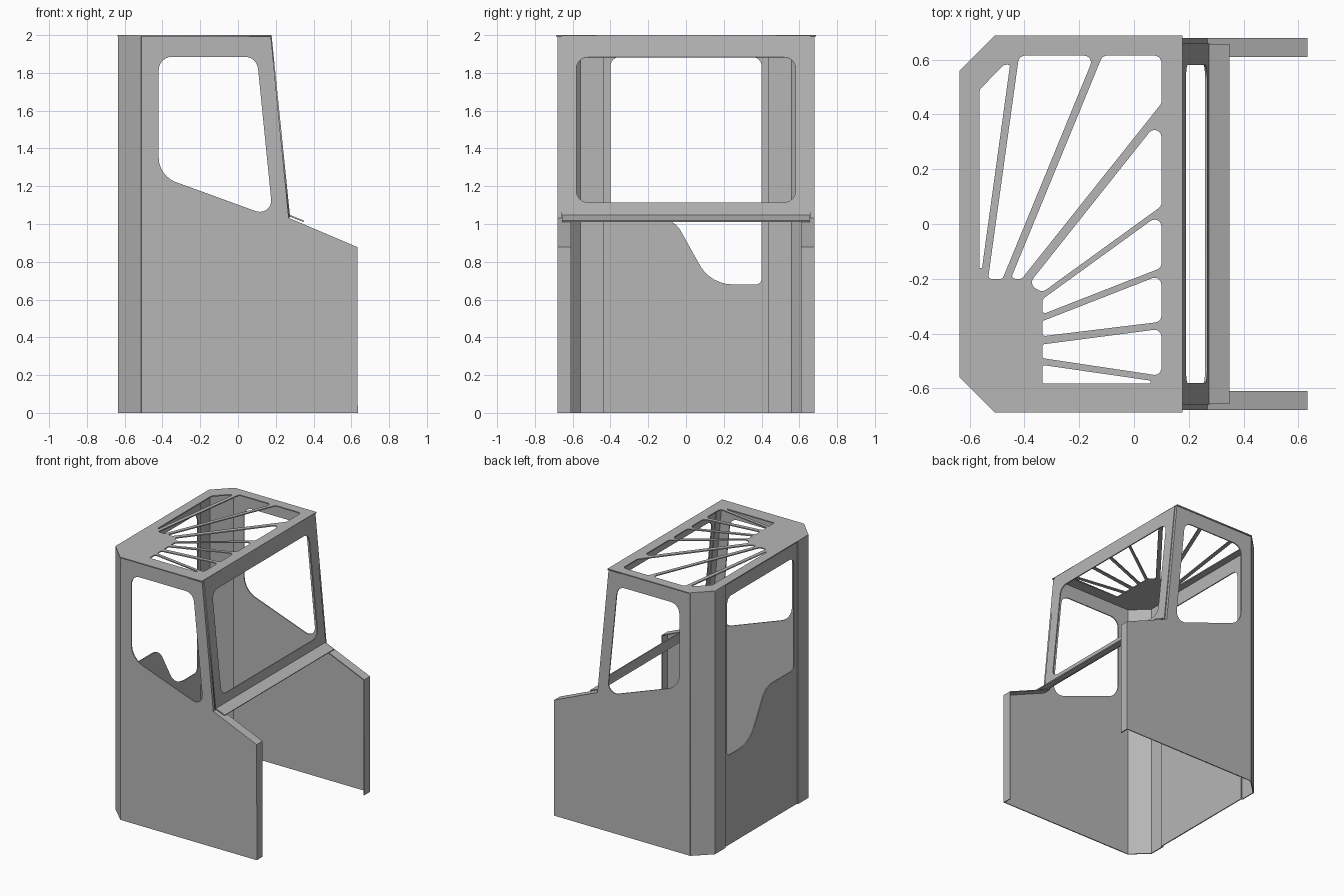
import bpy, math
from mathutils import Vector, Matrix

cube = bpy.data.objects.get("Cube")
if cube:
    bpy.data.objects.remove(cube, do_unlink=True)

steel = bpy.data.materials.new("grey sheet steel")
steel.use_nodes = True
GREY = (0.47, 0.47, 0.47, 1)
steel.diffuse_color = GREY
steel.node_tree.nodes["Principled BSDF"].inputs["Base Color"].default_value = GREY

SHEET = 0.008          # sheet thickness
HALF = 0.68            # half width of the cab
X, Y, Z = Vector((1, 0, 0)), Vector((0, 1, 0)), Vector((0, 0, 1))


def rounded(corners, steps=6):
    """Closed outline; a third number on a corner is its fillet radius."""
    out = []
    for i, c in enumerate(corners):
        p = Vector(c[:2])
        if len(c) < 3:
            out.append(p)
            continue
        a = (Vector(corners[i - 1][:2]) - p).normalized()
        b = (Vector(corners[(i + 1) % len(corners)][:2]) - p).normalized()
        half = a.angle(b) / 2
        centre = p + (a + b).normalized() * c[2] / math.sin(half)
        reach = c[2] / math.tan(half)
        start, end = p + a * reach - centre, p + b * reach - centre
        turn = math.atan2(start.x * end.y - start.y * end.x, start.dot(end))
        for k in range(steps + 1):
            out.append(centre + Matrix.Rotation(turn * k / steps, 2) @ start)
    return out


def add_object(name, mesh):
    obj = bpy.data.objects.new(name, mesh)
    bpy.context.collection.objects.link(obj)
    mesh.materials.clear()
    mesh.materials.append(steel)
    return obj


def plate(name, outline, holes, origin, u, v):
    """Flat sheet with cut-outs, drawn in the plane of u and v."""
    curve = bpy.data.curves.new(name, 'CURVE')
    curve.dimensions = '2D'
    curve.fill_mode = 'BOTH'
    curve.extrude = SHEET / 2
    for loop in [outline] + holes:
        pts = rounded(loop)
        spline = curve.splines.new('POLY')
        spline.points.add(len(pts) - 1)
        for sp, p in zip(spline.points, pts):
            sp.co = (p.x, p.y, 0, 1)
        spline.use_cyclic_u = True
    temp = bpy.data.objects.new(name + " outline", curve)
    bpy.context.collection.objects.link(temp)
    graph = bpy.context.evaluated_depsgraph_get()
    mesh = bpy.data.meshes.new_from_object(temp.evaluated_get(graph))
    bpy.data.objects.remove(temp, do_unlink=True)
    frame = Matrix((u, v, u.cross(v))).transposed().to_4x4()
    mesh.transform(Matrix.Translation(origin) @ frame)
    return add_object(name, mesh)


def bent_sheet(name, path, sweep):
    """Folded strip: a polyline swept along one vector."""
    n = len(path)
    verts = [Vector(p) for p in path] + [Vector(p) + sweep for p in path]
    faces = [(i, i + 1, n + i + 1, n + i) for i in range(n - 1)]
    mesh = bpy.data.meshes.new(name)
    mesh.from_pydata(verts, [], faces)
    obj = add_object(name, mesh)
    solid = obj.modifiers.new("thickness", 'SOLIDIFY')
    solid.thickness = SHEET
    solid.offset = 0
    return obj


# Side walls, edge flanges and chamfered rear corners
wall = [(-0.51, 0), (0.63, 0), (0.63, 0.875), (0.265, 1.03), (0.17, 1.995), (-0.51, 1.995)]
side_window = [(-0.42, 1.885, 0.07), (0.10, 1.885, 0.07),
               (0.185, 1.035, 0.06), (-0.42, 1.255, 0.14)]
for label, s in (("left", 1), ("right", -1)):
    plate(label + "_side_wall", wall, [side_window], Y * s * (HALF - SHEET / 2), X, Z)
    edge = [(x, s * HALF, z) for x, z in wall[1:5]]
    bent_sheet(label + "_edge_flange", edge, Y * -s * 0.07)
    corner = [(-0.51, s * (HALF - SHEET / 2), 0), (-0.632, s * 0.56, 0), (-0.632, s * 0.435, 0)]
    bent_sheet(label + "_rear_corner", corner, Z * 1.995)

# Rear wall with its opening and swept sill
rear = [(-0.44, 0), (0.44, 0), (0.44, 1.995), (-0.44, 1.995)]
rear_opening = [(0.40, 0.68, 0.03), (0.13, 0.68, 0.2), (-0.065, 1.03, 0.13),
                (-0.40, 1.03, 0.03), (-0.40, 1.885, 0.05), (0.40, 1.885, 0.05)]
plate("rear_wall", rear, [rear_opening], X * -0.622, Y, Z)

# Sloped windscreen frame with a folded lip at its foot
foot, head = Vector((0.272, 0, 1.035)), Vector((0.174, 0, 1.997))
slope = (head - foot).normalized()
height = (head - foot).length
frame = [(-0.66, 0), (0.66, 0), (0.66, height), (-0.66, height)]
glass = [(-0.58, 0.08, 0.06), (0.58, 0.08, 0.06),
         (0.58, height - 0.115, 0.06), (-0.58, height - 0.115, 0.06)]
plate("windscreen_frame", frame, [glass], foot, Y, slope)
bent_sheet("windscreen_lip", [(0.268, -0.657, 1.046), (0.348, -0.657, 1.014)], Y * 1.314)

# Roof with cut-outs leaving radiating bars
roof = [(-0.51, -0.688), (0.178, -0.688), (0.178, 0.688),
        (-0.51, 0.688), (-0.637, 0.56), (-0.637, -0.56)]
R = 0.025
sunburst = [
    [(-0.565, 0.49, R), (-0.467, 0.59, R), (-0.453, 0.58, 0.01), (-0.555, -0.16), (-0.565, -0.16)],
    [(-0.42, 0.615, R), (-0.145, 0.615, R), (-0.48, -0.20, 0.01), (-0.533, -0.20, 0.01)],
    [(-0.115, 0.615, R), (0.10, 0.615, R), (0.10, 0.44, R), (-0.41, -0.20, 0.01), (-0.45, -0.20, 0.01)],
    [(0.10, 0.39, R), (0.10, 0.065, R), (-0.335, -0.25, R), (-0.385, -0.22, R)],
    [(0.10, 0.04, R), (0.10, -0.16, R), (-0.335, -0.33, 0.01), (-0.335, -0.275, R)],
    [(0.10, -0.185, R), (0.10, -0.357, R), (-0.335, -0.41, 0.01), (-0.335, -0.355, 0.01)],
    [(0.10, -0.383, R), (0.10, -0.555, R), (-0.335, -0.49, 0.01), (-0.335, -0.44, 0.01)],
    [(-0.335, -0.515, 0.01), (0.06, -0.572), (0.06, -0.583), (-0.335, -0.583, 0.01)],
]
plate("roof", roof, sunburst, Z * (2 - SHEET / 2), X, Y)
